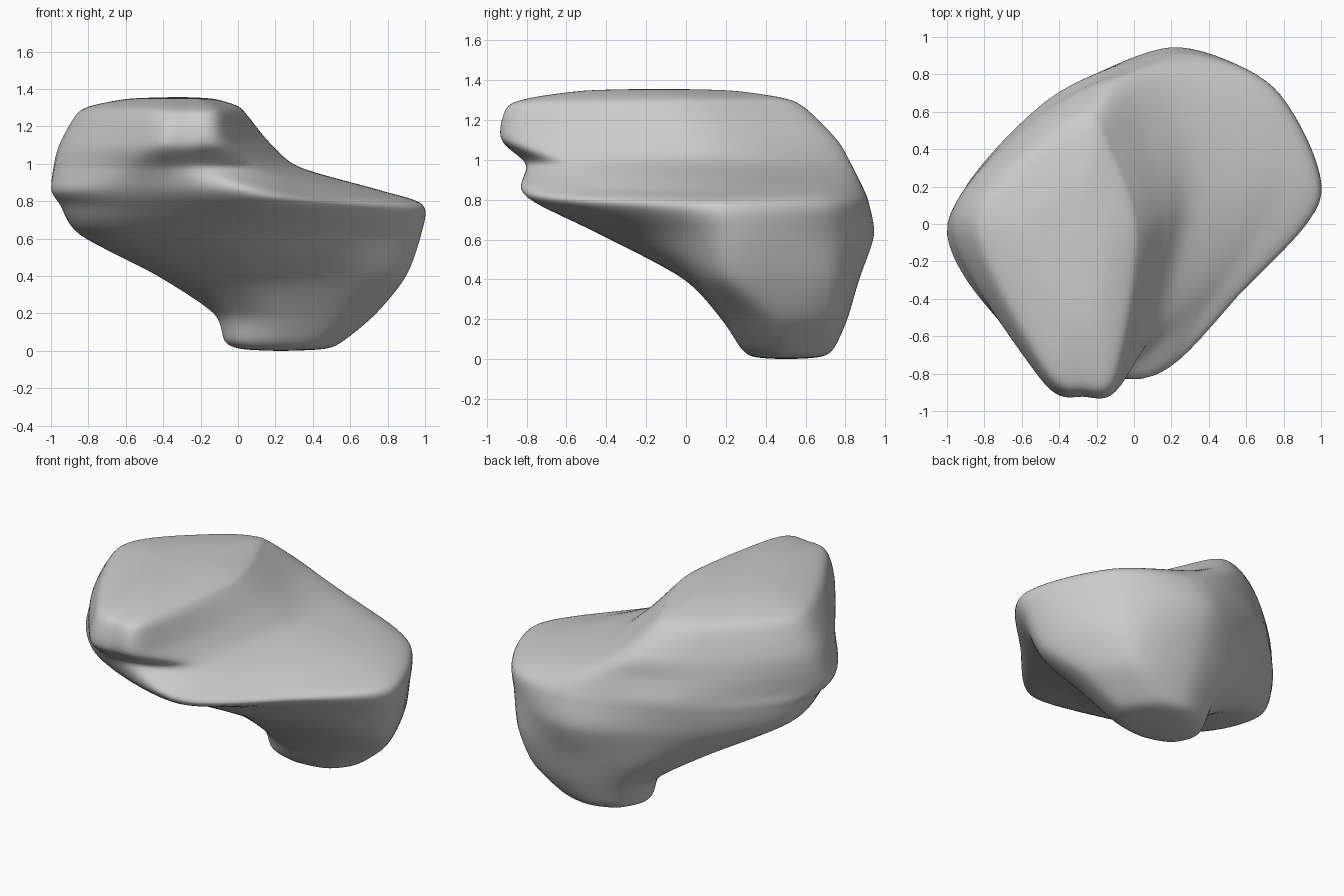
import bpy
import bmesh
from mathutils import Vector

old_cube = bpy.data.objects.get("Cube")
if old_cube:
    bpy.data.objects.remove(old_cube, do_unlink=True)

AROUND = 10
UPWARD = 8
TENSION = 0.42

# Outlines from the foot to the crown, each running right, back, left, front
HEIGHTS = [.05, .2, .4, .62, .78, .86, .98, 1.1, 1.26]
OUTLINES = [
    [(.56, .48), (.44, .68), (.22, .74), (.02, .67), (-.07, .5), (0, .35), (.2, .28), (.44, .32)],
    [(.74, .43), (.6, .73), (.25, .81), (-.02, .72), (-.13, .5), (-.05, .31), (.2, .18), (.57, .23)],
    [(.9, .26), (.69, .75), (.22, .87), (-.2, .72), (-.43, .42), (-.26, .12), (.1, -.01), (.67, .07)],
    [(.98, .2), (.73, .73), (.2, .945), (-.42, .66), (-.84, .18), (-.66, -.25), (-.1, -.42), (.6, -.14)],
    [(.99, .15), (.74, .73), (.2, .92), (-.45, .67), (-.95, .08), (-.66, -.48), (.1, -.75), (.6, -.34)],
    [(.75, .22), (.6, .69), (.18, .89), (-.45, .67), (-1, 0), (-.65, -.57), (.04, -.83), (.38, -.43)],
    [(.33, .1), (.26, .59), (.04, .83), (-.5, .6), (-.99, 0), (-.57, -.69), (-.2, -.8), (.12, -.58)],
    [(.18, .02), (.07, .5), (-.1, .76), (-.5, .56), (-.96, 0), (-.5, -.83), (-.27, -.92), (-.05, -.83)],
    [(.05, -.04), (-.1, .44), (-.22, .6), (-.5, .46), (-.87, 0), (-.48, -.79), (-.27, -.89), (-.09, -.82)],
]


def blend(a, b, c, d, t):
    """Point on the smooth curve between b and c."""
    start = (c - a) * TENSION
    end = (d - b) * TENSION
    s = t * t
    q = s * t
    return b * (2*q - 3*s + 1) + start * (q - 2*s + t) + c * (3*s - 2*q) + end * (q - s)


def smooth_loop(points):
    count = len(points)
    return [blend(*(points[(i + k) % count] for k in (-1, 0, 1, 2)), step / AROUND)
            for i in range(count) for step in range(AROUND)]


def shrunken(ring, factor, height):
    """Smaller copy of a ring, used to round off the ends."""
    centre = sum(ring, Vector()) / len(ring)
    inner = [centre.lerp(point, factor) for point in ring]
    for point in inner:
        point.z = height
    return inner


def smooth_stack(rings):
    last = len(rings) - 1
    result = []
    for i in range(last):
        four = [rings[min(max(i + k, 0), last)] for k in (-1, 0, 1, 2)]
        for step in range(UPWARD):
            result.append([blend(*group, step / UPWARD) for group in zip(*four)])
    return result + [rings[last]]


# Rounded foot, flaring body, sloping shelf and raised crown in one skin
rings = [smooth_loop([Vector((x, y, z)) for x, y in outline])
         for z, outline in zip(HEIGHTS, OUTLINES)]
foot, crown = rings[0], rings[-1]
rings = ([shrunken(foot, .1, 0), shrunken(foot, .7, .01)] + rings
         + [shrunken(crown, .85, 1.31), shrunken(crown, .5, 1.347), shrunken(crown, .1, 1.356)])

bm = bmesh.new()
layers = [[bm.verts.new(point) for point in ring] for ring in smooth_stack(rings)]
for lower, upper in zip(layers, layers[1:]):
    for i in range(len(lower)):
        bm.faces.new((lower[i - 1], lower[i], upper[i], upper[i - 1]))
bm.faces.new(layers[0][::-1])
bm.faces.new(layers[-1])
for vert in bm.verts:
    vert.co.z = max(vert.co.z, 0)
bmesh.ops.recalc_face_normals(bm, faces=bm.faces)

mesh = bpy.data.meshes.new("boulder")
bm.to_mesh(mesh)
bm.free()
boulder = bpy.data.objects.new("boulder", mesh)
bpy.context.collection.objects.link(boulder)

# Plain stone colour
stone = bpy.data.materials.new("stone_grey")
stone.use_nodes = True
colour = (.6, .6, .6, 1)
stone.diffuse_color = colour
stone.node_tree.nodes["Principled BSDF"].inputs["Base Color"].default_value = colour
mesh.materials.append(stone)

# Soften the worn surface
soften = boulder.modifiers.new("soften", 'SMOOTH')
soften.factor = .5
soften.iterations = 3
bpy.context.view_layer.objects.active = boulder
boulder.select_set(True)
bpy.ops.object.shade_smooth()
